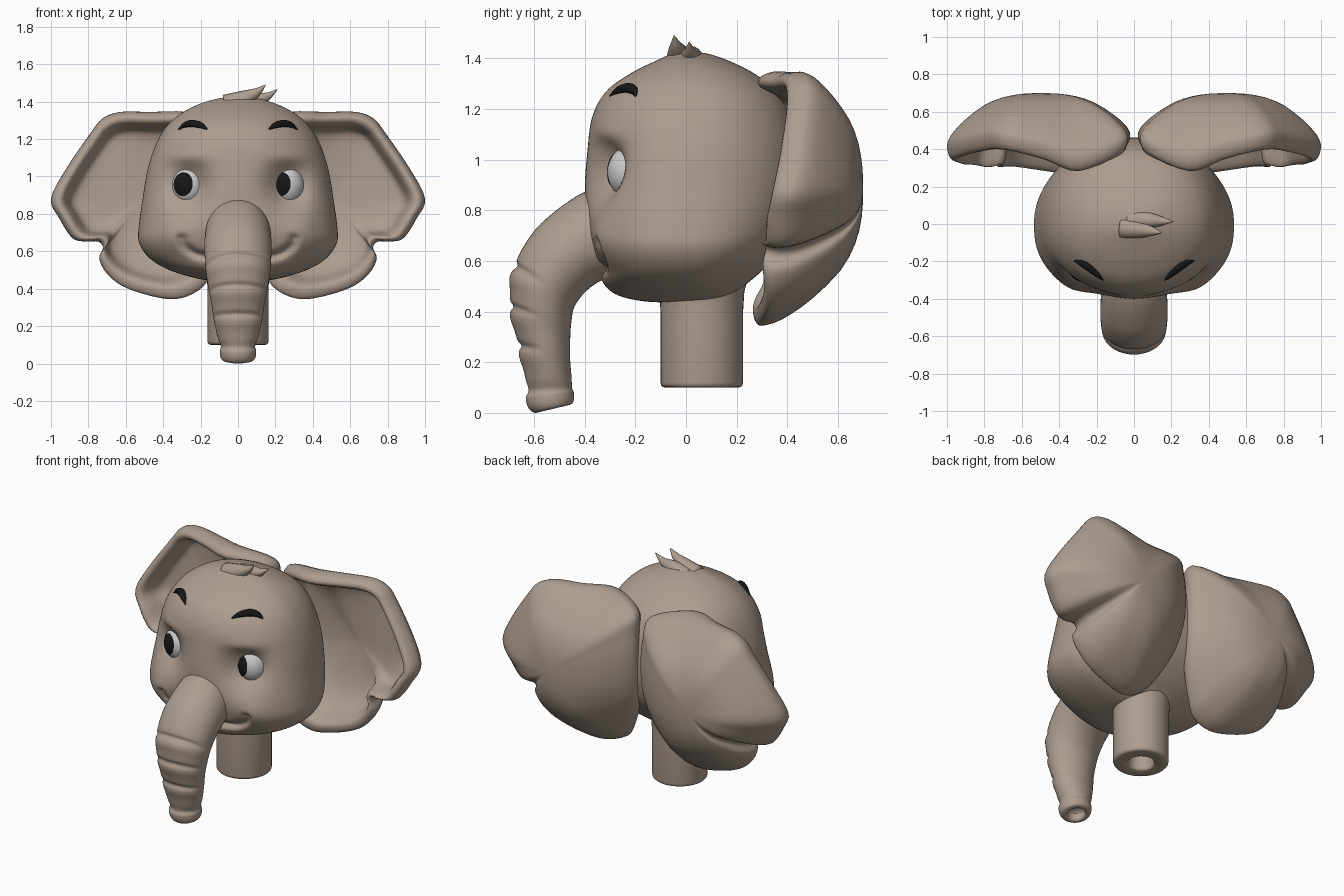
import bpy, bmesh
from math import sin, cos, pi, exp, copysign
from mathutils import Vector
from mathutils.bvhtree import BVHTree

if "Cube" in bpy.data.objects:
    bpy.data.objects.remove(bpy.data.objects["Cube"])


def material(name, rgb):
    m = bpy.data.materials.new(name)
    m.diffuse_color = (*rgb, 1)
    m.use_nodes = True
    m.node_tree.nodes["Principled BSDF"].inputs["Base Color"].default_value = m.diffuse_color
    return m


SKIN = material("skin", (0.42, 0.335, 0.275))
WHITE = material("eye_white", (0.8, 0.8, 0.8))
BLACK = material("black", (0.008, 0.008, 0.008))


def spline(pts, n, closed=False):
    """Catmull-Rom interpolation of tuples of any length."""
    c = len(pts)
    get = lambda i: pts[i % c] if closed else pts[max(0, min(c - 1, i))]
    out = []
    for i in range(c if closed else c - 1):
        a, b, d, e = (get(i + k) for k in (-1, 0, 1, 2))
        for j in range(n):
            t = j / n
            out.append(tuple(0.5 * (2 * q + (r - p) * t + (2 * p - 5 * q + 4 * r - s) * t * t
                                    + (3 * q - p - 3 * r + s) * t ** 3)
                             for p, q, r, s in zip(a, b, d, e)))
    return out if closed else out + [tuple(pts[-1])]


def finish(name, bm, mat, mirror=False):
    bmesh.ops.recalc_face_normals(bm, faces=bm.faces)
    for f in bm.faces:
        f.smooth = True
    me = bpy.data.meshes.new(name)
    bm.to_mesh(me)
    bm.free()
    me.materials.append(mat)
    ob = bpy.data.objects.new(name, me)
    bpy.context.collection.objects.link(ob)
    if mirror:
        ob.modifiers.new("mirror", 'MIRROR').use_mirror_merge = False
    return ob


def loft(name, rings, mat, mirror=False):
    """Skin a list of equal-length closed rings and cap both ends."""
    bm = bmesh.new()
    vs = [[bm.verts.new(p) for p in r] for r in rings]
    n = len(vs[0])
    for a, b in zip(vs, vs[1:]):
        for i in range(n):
            bm.faces.new((a[i], a[(i + 1) % n], b[(i + 1) % n], b[i]))
    bm.faces.new(vs[0])
    bm.faces.new(vs[-1])
    return finish(name, bm, mat, mirror)


def tube(name, pts, mat, mirror=False):
    """Round tapered sweep along points (x, y, z, radius)."""
    path = spline(pts, 5)
    rings = []
    for i, p in enumerate(path):
        t = Vector(path[min(i + 1, len(path) - 1)][:3]) - Vector(path[max(i - 1, 0)][:3])
        q = t.to_track_quat('Z', 'Y')
        rings.append([Vector(p[:3]) + q @ Vector((p[3] * cos(k * pi / 8), p[3] * sin(k * pi / 8), 0))
                      for k in range(16)])
    return loft(name, rings, mat, mirror)


def bump(x, z, cx, cz, sx, sz):
    return exp(-((x - cx) / sx) ** 2 - ((z - cz) / sz) ** 2)


# Head: stacked cross-sections (z, half width, front, back, front squareness)
levels = [(1.425, .004, .004, .004, 2), (1.42, .09, .05, .08, 2), (1.39, .20, .12, .17, 2),
          (1.34, .30, .22, .27, 2), (1.27, .38, .315, .36, 2), (1.17, .44, .37, .42, 2.1),
          (1.03, .485, .39, .455, 2.1), (.88, .51, .40, .46, 2.2), (.74, .53, .39, .43, 2.4),
          (.65, .53, .37, .38, 2.5), (.57, .48, .345, .31, 2.4), (.51, .39, .325, .24, 2.2),
          (.465, .26, .27, .18, 2), (.44, .13, .16, .12, 2), (.435, .004, .004, .004, 2)]
smile = spline([(0, .565), (.18, .575), (.25, .60), (.29, .635), (.30, .67)], 8)
rings = []
for z, w, f, b, e in spline(levels, 8):
    ring = []
    for k in range(144):
        c, s = cos(k * pi / 72), sin(k * pi / 72)
        p = e if s < 0 else 2.15
        x = w * copysign(abs(c) ** (2 / p), c)
        y = (f if s < 0 else b) * copysign(abs(s) ** (2 / p), s)
        if y < 0:
            ax, front = abs(x), min(1, -y / .12)
            d = min((ax - px) ** 2 + (z - pz) ** 2 for px, pz in smile)
            y += front * (.10 * bump(ax, z, .265, .95, .11, .12)      # eye socket
                          - .018 * bump(ax, z, .27, 1.10, .10, .04)   # brow ridge
                          - .022 * bump(ax, z, .34, .68, .10, .09)    # cheek
                          + .035 * exp(-d / .0004))                   # mouth line
        ring.append((x, y, z))
    rings.append(ring)
head = loft("head", rings, SKIN)
tree = BVHTree.FromPolygons([v.co for v in head.data.vertices],
                            [p.vertices for p in head.data.polygons])

# Trunk: top edge (y, z), underside edge (y, z), half width
sections = [(-.28, .90, -.20, .52, .15), (-.41, .868, -.27, .54, .172), (-.56, .76, -.34, .52, .18),
            (-.64, .66, -.40, .475, .178), (-.683, .56, -.44, .42, .172), (-.695, .46, -.452, .365, .16),
            (-.682, .35, -.457, .30, .143), (-.657, .25, -.458, .22, .13), (-.635, .14, -.452, .14, .108),
            (-.622, .09, -.45, .10, .092), (-.632, .06, -.443, .08, .097), (-.625, .025, -.443, .05, .095),
            (-.605, .003, -.452, .035, .083), (-.58, .006, -.475, .032, .055), (-.575, .05, -.48, .065, .05)]
rings = []
for ty, tz, by, bz, w in spline(sections, 10):
    groove = sum(exp(-((tz - g) / .013) ** 2) for g in (.58, .42, .265))
    ridge = sum(exp(-((tz - g + .045) / .035) ** 2) for g in (.58, .42, .265))
    ring = []
    for k in range(48):
        c, s = cos(k * pi / 24), sin(k * pi / 24)
        m = (1 + c) / 2
        amt = max(0, c) ** .6 * (.014 * groove - .008 * ridge)
        ring.append((w * s * (1 - .25 * amt / .02 * .1), by + (ty - by) * m + amt, bz + (tz - bz) * m))
    rings.append(ring)
loft("trunk", rings, SKIN)

# Neck stem with a blind hole underneath
profile = [(.075, .40), (.075, .12), (.078, .106), (.085, .10), (.145, .10), (.155, .103),
           (.161, .11), (.163, .12), (.163, .40), (.168, .48), (.19, .56)]
loft("neck", [[(r * cos(k * pi / 24), .0625 + r * sin(k * pi / 24), z) for k in range(48)]
              for r, z in profile], SKIN)

# Ear: outline (x, rim depth, z), skinned from the back bulge round the rim to the cupped front
outline = spline([(.06, .44, 1.29), (.28, .36, 1.345), (.47, .42, 1.345), (.63, .46, 1.345),
                  (.725, .475, 1.31), (.79, .475, 1.23), (.92, .45, 1.04), (1.0, .42, .88),
                  (.955, .40, .775), (.885, .38, .67), (.81, .365, .652), (.748, .375, .652),
                  (.722, .37, .62), (.742, .35, .56), (.70, .34, .48), (.61, .33, .41),
                  (.46, .31, .36), (.33, .295, .345), (.22, .295, .385), (.15, .33, .46),
                  (.07, .40, .62), (.03, .46, .80), (.02, .48, 1.0), (.03, .47, 1.17)], 4, True)
# scale from centre, forward offset, blend to centre depth, centre depth
steps = [(.02, 0, 1, .70), (.2, 0, .985, .70), (.4, 0, .92, .70), (.6, 0, .77, .70), (.8, 0, .5, .70),
         (.92, 0, .28, .70), (.98, 0, .12, .70), (1, 0, 0, .6), (.985, -.045, 0, .5),
         (.94, -.075, 0, .5), (.88, -.07, 0, .5), (.83, -.03, .1, .52), (.79, .02, .25, .52),
         (.72, .03, .45, .52), (.5, .01, .8, .52), (.02, 0, 1, .52)]
rings = []
for s, off, t, depth in spline(steps, 2):
    ring = []
    for x, y, z in outline:
        k = .35 + .65 * max(0, min(1, (z - .45) / .3))
        ring.append((.5 + (x - .5) * s, y + off * k + t * (depth - y), .88 + (z - .88) * s))
    rings.append(ring)
loft("ears", rings, SKIN, mirror=True)

# Eyes, with both pupils glancing to the same side
for side, label in ((1, "left"), (-1, "right")):
    centre, size = Vector((side * .262, -.215, .95)), Vector((.093, .095, .107))
    look = Vector((-.40, -.9, .1)).normalized()
    for part, mat, grow in (("eye", WHITE, 1), ("pupil", BLACK, 1.02)):
        bm = bmesh.new()
        bmesh.ops.create_uvsphere(bm, u_segments=48, v_segments=40, radius=1)
        q = look.to_track_quat('Z', 'Y')
        for v in bm.verts:
            v.co = q @ v.co
        if part == "pupil":
            cut = [v for v in bm.verts if v.co.normalized().dot(look) < .80]
            bmesh.ops.delete(bm, geom=cut, context='VERTS')
        for v in bm.verts:
            v.co = centre + v.co * size * grow
        finish(f"{label}_{part}", bm, mat)

# Eyebrows laid on the forehead
brow = []
for x, z, r in ((.165, 1.252, .004), (.20, 1.272, .017), (.245, 1.281, .022),
                (.285, 1.272, .017), (.318, 1.25, .004)):
    hit = tree.ray_cast(Vector((x, -2, z)), Vector((0, 1, 0)))[0]
    brow.append((x, hit.y, z, r))
tube("eyebrows", brow, BLACK, mirror=True)

# Hair tuft swept to one side
tube("hair_front", [(-.06, -.02, 1.38, .06), (.03, -.03, 1.415, .045), (.10, -.04, 1.45, .024),
                    (.147, -.047, 1.49, .002)], SKIN)
tube("hair_back", [(-.02, .02, 1.37, .06), (.07, .02, 1.405, .045), (.15, .015, 1.425, .024),
                   (.21, .013, 1.465, .002)], SKIN)
